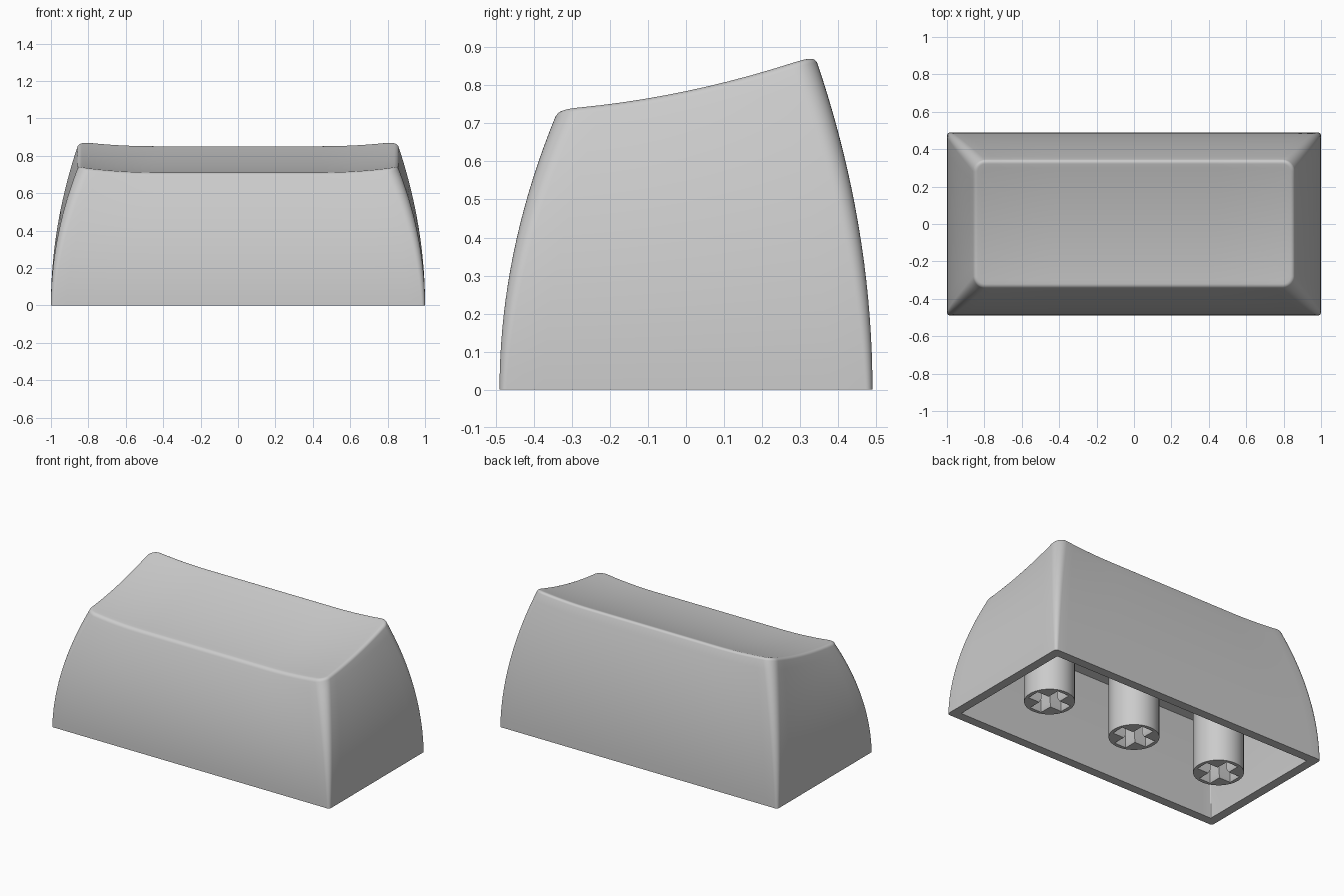
import bpy, bmesh
from math import sin, cos, pi, radians, copysign

cube = bpy.data.objects.get("Cube")
if cube:
    bpy.data.objects.remove(cube, do_unlink=True)

HX, HY = 1.0, 0.49          # half size at the base
INX, INY = 0.14, 0.145      # how far the sides lean in at the top
WALL = 0.058
FILLET = 0.026              # rounding between sides and top

plastic = bpy.data.materials.new("grey_plastic")
plastic.use_nodes = True
grey = (0.6, 0.6, 0.6, 1)
plastic.diffuse_color = grey
plastic.node_tree.nodes["Principled BSDF"].inputs["Base Color"].default_value = grey


def finish(bm, name):
    bmesh.ops.remove_doubles(bm, verts=bm.verts, dist=0.0004)
    bmesh.ops.recalc_face_normals(bm, faces=bm.faces)
    mesh = bpy.data.meshes.new(name)
    bm.to_mesh(mesh)
    bm.free()
    mesh.materials.append(plastic)
    obj = bpy.data.objects.new(name, mesh)
    bpy.context.collection.objects.link(obj)
    bpy.ops.object.select_all(action='DESELECT')
    obj.select_set(True)
    bpy.context.view_layer.objects.active = obj
    bpy.ops.object.shade_smooth_by_angle(angle=radians(32))
    return obj


def ring(hx, hy, r, arc=8, long=32, short=10):
    """Rounded rectangle, with extra points along its straight edges."""
    corners = [(1, 1), (-1, 1), (-1, -1), (1, -1)]
    pts = []
    for i, (sx, sy) in enumerate(corners):
        cx, cy = sx * (hx - r), sy * (hy - r)
        for k in range(arc + 1):
            a = (i + k / arc) * pi / 2
            pts.append((cx + r * cos(a), cy + r * sin(a)))
        nx, ny = corners[(i + 1) % 4]
        a = (i + 1) * pi / 2
        end = (nx * (hx - r) + r * cos(a), ny * (hy - r) + r * sin(a))
        start, n = pts[-1], (long if i % 2 == 0 else short)
        for k in range(1, n):
            f = k / n
            pts.append(tuple(p + (q - p) * f for p, q in zip(start, end)))
    return pts


def top_height(x, y):
    """Sloped dish, flat along the middle and rising toward both ends."""
    rise = min(1.1, max(0, abs(x) - 0.45) / 0.37)
    return 0.76 + 0.216 * y + 0.2 * y * y + (0.0225 - 0.006 * y) * rise ** 2


def ceiling_height(y):
    """Inner ceiling, tilted like the top."""
    return 0.61 + 0.2 * y


# Cap shell: hollow inside, rim, curved sides, rounded edge and dished top
rings = []
for i in range(8, -1, -1):
    t = i / 8
    lean = 0.085 * t * t + WALL
    rings.append([(x, y, t * ceiling_height(y))
                  for x, y in ring(HX - lean, HY - lean, 0.005)])

LEAN = radians(19)
drop = FILLET * (1 - sin(LEAN))
edge = [top_height(x, y) - drop for x, y in ring(HX - INX, HY - INY, 0.065)]
STEPS = 18
for i in range(STEPS + 1):
    t = i / STEPS
    flat = ring(HX - INX * t * t, HY - INY * t * t, 0.018 + 0.047 * t)
    rings.append([(x, y, t * h) for (x, y), h in zip(flat, edge)])

for i in range(1, 7):
    a = LEAN + (pi / 2 - LEAN) * i / 6
    d = FILLET * (cos(LEAN) - cos(a))
    flat = ring(HX - INX - d, HY - INY - d, 0.065 - d)
    rings.append([(x, y, top_height(x, y) - FILLET * (1 - sin(a))) for x, y in flat])

hx, hy = HX - INX - d, HY - INY - d
for i in range(1, 17):
    s = hy * i / 16
    flat = ring(hx - s, hy - s, (0.065 - d) * (1 - i / 16))
    rings.append([(x, y, top_height(x, y)) for x, y in flat])

bm = bmesh.new()
loops = [[bm.verts.new(p) for p in pts] for pts in rings]
bm.faces.new(loops[0])
count = len(loops[0])
for low, high in zip(loops, loops[1:]):
    for k in range(count):
        n = (k + 1) % count
        bm.faces.new((low[k], low[n], high[n], high[k]))
finish(bm, "cap_shell")


# Mounting stems: round posts with a cross-shaped socket from below
def add_loop(bm, pts):
    verts = [bm.verts.new((x, y, 0)) for x, y in pts]
    return [bm.edges.new((v, verts[(i + 1) % len(verts)])) for i, v in enumerate(verts)]


def raise_loop(bm, edges, height, shrink=0):
    new = bmesh.ops.extrude_edge_only(bm, edges=edges)["geom"]
    verts = [g for g in new if isinstance(g, bmesh.types.BMVert)]
    for v in verts:
        v.co.x -= copysign(shrink, v.co.x)
        v.co.y -= copysign(shrink, v.co.y)
        v.co.z += height
    return [g for g in new if isinstance(g, bmesh.types.BMEdge)
            and all(v in verts for v in g.verts)]


def stem(name, x, radius=0.147, arm=0.124, half=0.042):
    bm = bmesh.new()
    outer = add_loop(bm, [(radius * cos(k * pi / 24), radius * sin(k * pi / 24))
                          for k in range(48)])
    quarter, cross = [(arm, -half), (arm, half), (half, half)], []
    for _ in range(4):
        cross += quarter
        quarter = [(-b, a) for a, b in quarter]
    mouth = add_loop(bm, cross)
    bmesh.ops.triangle_fill(bm, edges=outer + mouth, use_beauty=True)
    top = raise_loop(bm, outer, ceiling_height(radius) + 0.01)
    throat = raise_loop(bm, mouth, 0.025, shrink=0.01)
    socket_end = raise_loop(bm, throat, 0.2)
    for loop in (top, socket_end):
        bmesh.ops.contextual_create(bm, geom=loop)
    finish(bm, name).location.x = x


for name, x in (("right_stem", -0.638), ("middle_stem", 0), ("left_stem", 0.638)):
    stem(name, x)
